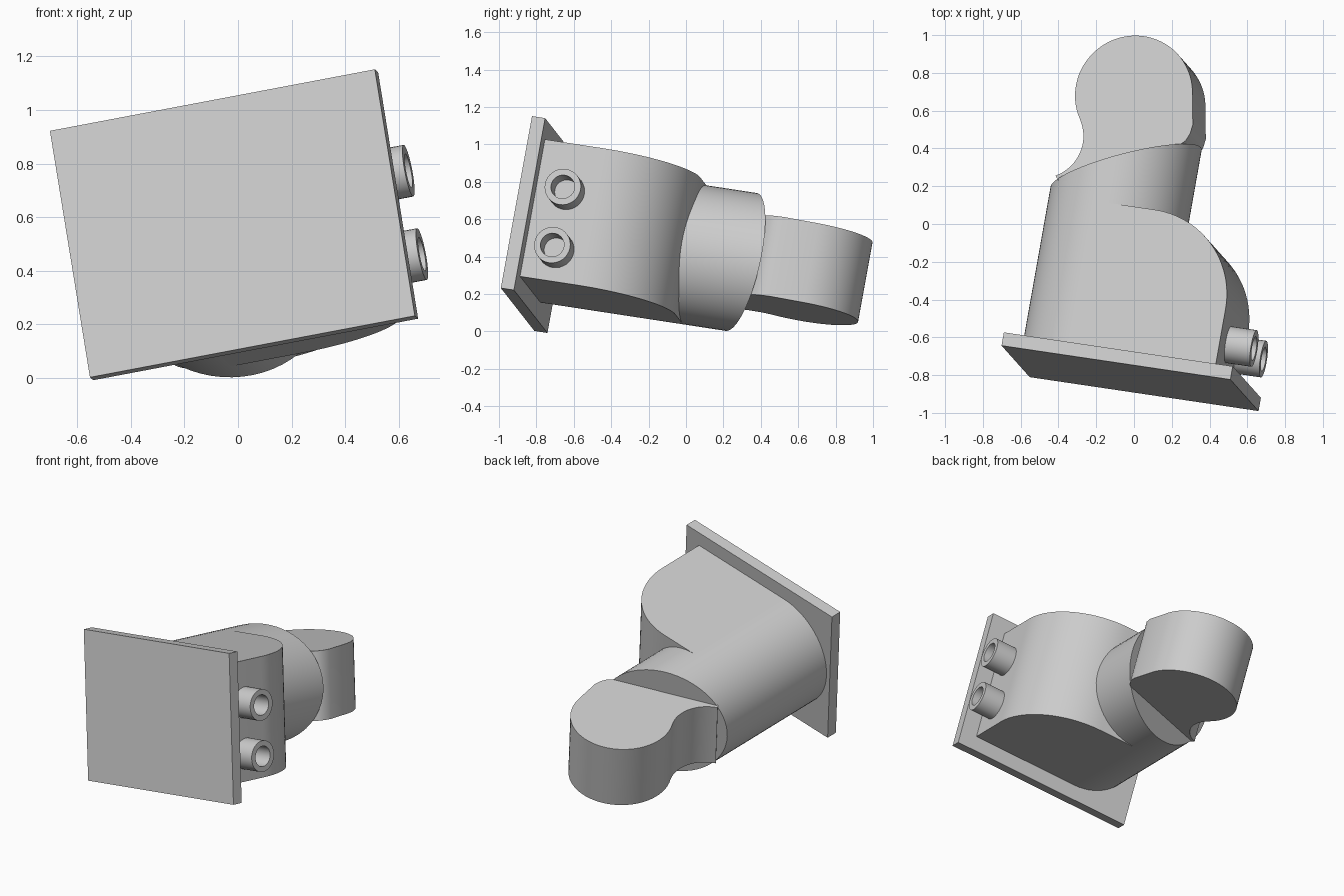
import bpy, bmesh, math
from mathutils import Vector, Matrix

cube = bpy.data.objects.get("Cube")
if cube:
    bpy.data.objects.remove(cube, do_unlink=True)

grey = bpy.data.materials.new("light grey")
grey.use_nodes = True
grey.diffuse_color = (0.6, 0.6, 0.6, 1)
grey.node_tree.nodes["Principled BSDF"].inputs["Base Color"].default_value = (0.6, 0.6, 0.6, 1)

# Tilted frame: u runs across the plate, v backwards, w up; origin at the plate front
u = Vector((0.972, -0.144, 0.184)).normalized()
w = Vector((-0.155, 0.176, 0.972))
w = (w - u * w.dot(u)).normalized()
v = w.cross(u)
FRAME = Matrix.Translation((-0.021, -0.817, 0.577)) @ Matrix((u, v, w)).transposed().to_4x4()


def skin(name, rings, closed=False):
    """Join matching rings of points with quads; cap the ends or loop back."""
    bm = bmesh.new()
    loops = [[bm.verts.new(p) for p in ring] for ring in rings]
    n = len(loops[0])
    pairs = list(zip(loops, loops[1:]))
    if closed:
        pairs.append((loops[-1], loops[0]))
    else:
        bm.faces.new(loops[0])
        bm.faces.new(loops[-1])
    for lo, hi in pairs:
        for i in range(n):
            j = (i + 1) % n
            bm.faces.new((lo[i], lo[j], hi[j], hi[i]))
    bmesh.ops.recalc_face_normals(bm, faces=bm.faces)
    mesh = bpy.data.meshes.new(name)
    bm.to_mesh(mesh)
    bm.free()
    mesh.materials.append(grey)
    ob = bpy.data.objects.new(name, mesh)
    bpy.context.collection.objects.link(ob)
    ob.matrix_world = FRAME
    bpy.ops.object.select_all(action='DESELECT')
    ob.select_set(True)
    bpy.context.view_layer.objects.active = ob
    bpy.ops.object.shade_smooth_by_angle(angle=math.radians(30))
    return ob


def prism(name, outline, half):
    return skin(name, [[(a, b, s * half) for a, b in outline] for s in (-1, 1)])


def arc(ca, cb, r, start, end, steps):
    angles = [math.radians(start + (end - start) * i / steps) for i in range(steps + 1)]
    return [(ca + r * math.cos(t), cb + r * math.sin(t)) for t in angles]


# Flat mounting plate
prism("mounting_plate", [(-0.623, 0), (0.623, 0), (0.623, 0.072), (-0.623, 0.072)], 0.473)

# Housing block with one large rounded rear corner
AXIS, R = -0.218, 0.377
prism("housing_block",
      [(AXIS, 0.06), (0.513, 0.06)] + arc(0.043, 0.385, 0.47, 0, 90, 24) + [(AXIS, 0.855)], R)

# Barrel along the housing side, its rear end cut at an angle
circle = arc(AXIS, 0, R, 0, 360, 64)[:-1]
skin("barrel", [[(a, 0.06, c) for a, c in circle],
                [(a, 1.11 + 0.45 * (a - AXIS), c) for a, c in circle]])

# Arm with a round end and a hollowed neck
prism("arm",
      [(-0.5, 0.93), (0.06, 1.2), (0.088, 1.245), (0.113, 1.27), (0.13, 1.31), (0.136, 1.36)]
      + arc(-0.206, 1.475, 0.315, 12, 214, 40)
      + arc(-0.65, 1.175, 0.22, 34, -61.5, 18)[1:], 0.218)

# Two hollow pipe stubs on the housing side
for name, height in (("upper_pipe", 0.115), ("lower_pipe", -0.205)):
    rings = []
    for a, r in ((0.44, 0.098), (0.652, 0.098), (0.652, 0.064), (0.44, 0.064)):
        rings.append([(a, b, c) for b, c in arc(0.238, height, r, 0, 360, 32)[:-1]])
    skin(name, rings, closed=True)
